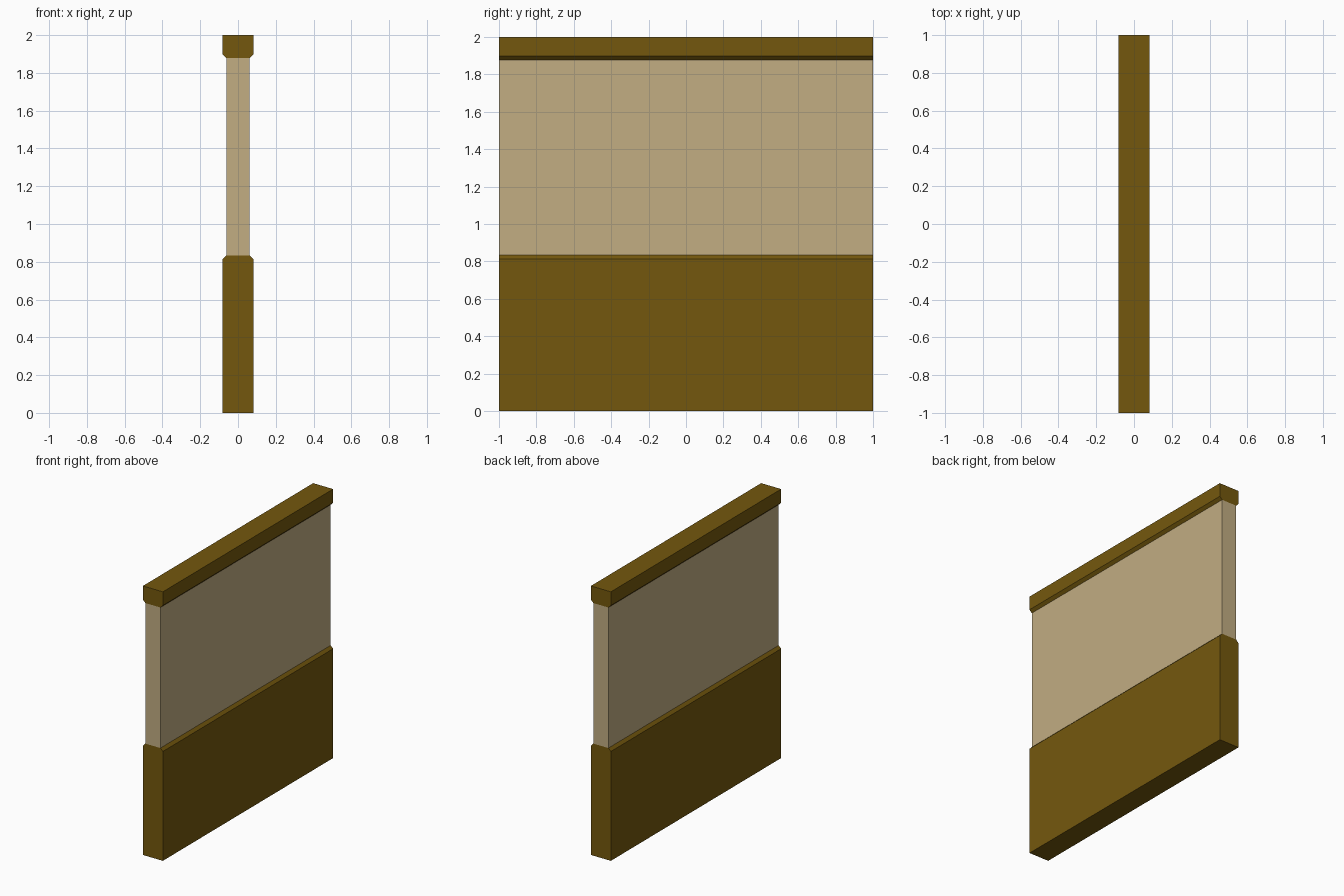
import bpy
import bmesh

cube = bpy.data.objects.get("Cube")
if cube:
    bpy.data.objects.remove(cube, do_unlink=True)

HALF_LENGTH = 1.0
TRIM = 0.082    # half thickness of the wooden trim
PANEL = 0.062   # half thickness of the plaster panel


def make_material(name, color):
    mat = bpy.data.materials.new(name)
    mat.use_nodes = True
    mat.diffuse_color = color
    mat.node_tree.nodes["Principled BSDF"].inputs["Base Color"].default_value = color
    return mat


def extrude_profile(name, half_profile, mat):
    """Mirror a half profile (x, z), listed bottom to top, and extrude it along y."""
    outline = half_profile + [(-x, z) for x, z in reversed(half_profile)]
    bm = bmesh.new()
    face = bm.faces.new([bm.verts.new((x, -HALF_LENGTH, z)) for x, z in outline])
    result = bmesh.ops.extrude_face_region(bm, geom=[face], use_keep_orig=True)
    moved = [g for g in result["geom"] if isinstance(g, bmesh.types.BMVert)]
    bmesh.ops.translate(bm, verts=moved, vec=(0, 2 * HALF_LENGTH, 0))
    bmesh.ops.recalc_face_normals(bm, faces=bm.faces)
    mesh = bpy.data.meshes.new(name)
    bm.to_mesh(mesh)
    bm.free()
    mesh.materials.append(mat)
    obj = bpy.data.objects.new(name, mesh)
    bpy.context.collection.objects.link(obj)
    return obj


wood = make_material("dark_wood", (0.175, 0.097, 0.004, 1))
plaster = make_material("tan_plaster", (0.54, 0.418, 0.225, 1))

# Wainscot base with chamfered upper edges
extrude_profile("wall_base", [(TRIM, 0), (TRIM, 0.813), (PANEL, 0.833)], wood)

# Recessed panel between the wooden parts
extrude_profile("wall_panel", [(PANEL, 0.833), (PANEL, 1.878)], plaster)

# Cap rail with chamfered lower edges
extrude_profile("cap_rail", [(PANEL, 1.878), (TRIM, 1.898), (TRIM, 2)], wood)
